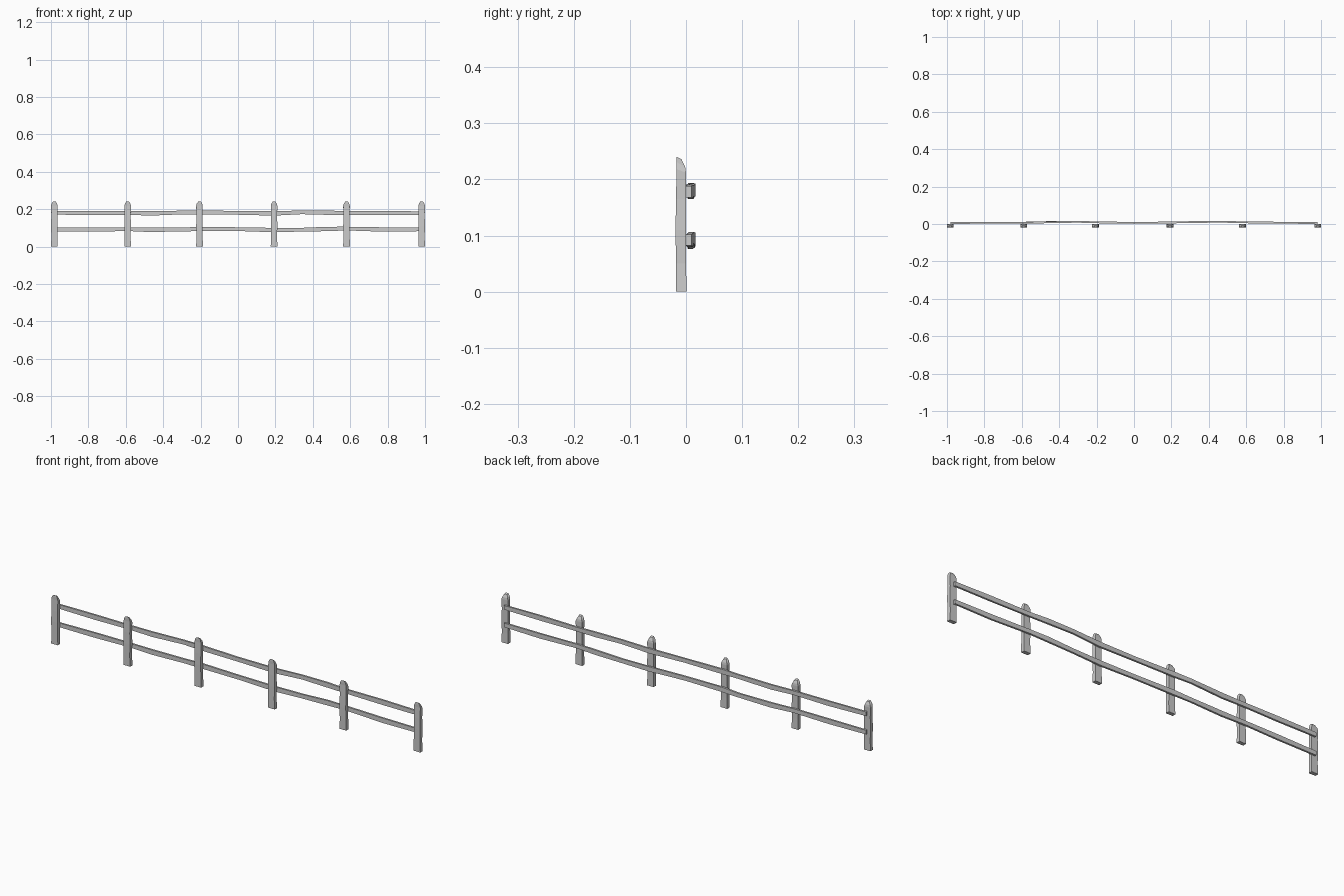
import bpy, bmesh

def loft(name, rings):
    """Skin a list of 4+ sided rings into a closed flat-shaded solid."""
    bm = bmesh.new()
    loops = [[bm.verts.new(p) for p in r] for r in rings]
    n = len(loops[0])
    for a, b in zip(loops, loops[1:]):
        for i in range(n):
            j = (i + 1) % n
            bm.faces.new((a[i], a[j], b[j], b[i]))
    bm.faces.new(loops[0])
    bm.faces.new(loops[-1])
    bmesh.ops.recalc_face_normals(bm, faces=bm.faces)
    me = bpy.data.meshes.new(name)
    bm.to_mesh(me)
    bm.free()
    ob = bpy.data.objects.new(name, me)
    bpy.context.collection.objects.link(ob)
    return ob

# Post: (z at front, z at back, centre shift, half width, front y, back y)
POST = [
    (0.000, 0.000, 0.0000, 0.0180, -0.0175, 0.0010),
    (0.050, 0.050, 0.0008, 0.0165, -0.0180, 0.0000),
    (0.110, 0.110, -0.0005, 0.0170, -0.0185, 0.0000),
    (0.165, 0.165, 0.0005, 0.0165, -0.0180, 0.0000),
    (0.218, 0.212, 0.0000, 0.0175, -0.0165, 0.0000),
    (0.231, 0.222, 0.0000, 0.0140, -0.0170, -0.0015),
    (0.240, 0.236, 0.0005, 0.0070, -0.0165, -0.0080),
]

def post(x, flip):
    rings = []
    for zf, zb, dx, w, yf, yb in POST:
        c = x + dx * flip
        rings.append([(c - w, yf, zf), (c + w, yf, zf),
                      (c + w, yb, zb), (c - w, yb, zb)])
    loft("post", rings)

for i, x in enumerate((-0.982, -0.59, -0.206, 0.193, 0.58, 0.982)):
    post(x, (-1) ** i)

# Rails: hand-cut wobbling boards, stations are (x, centre y, centre z)
def rail(name, path, half_z=0.0105, half_y=0.0047):
    rings = []
    for i, (x, y, z) in enumerate(path):
        h = half_z + (0.0012 if i % 2 else -0.0006)
        rings.append([(x, y - half_y, z - h), (x, y + half_y, z - h),
                      (x, y + half_y, z + h), (x, y - half_y, z + h)])
    loft(name, rings)

rail("top_rail", [
    (-0.982, 0.005, 0.181), (-0.78, 0.007, 0.179), (-0.59, 0.006, 0.180),
    (-0.47, 0.009, 0.177), (-0.30, 0.012, 0.182), (-0.206, 0.009, 0.182),
    (0.00, 0.006, 0.180), (0.193, 0.008, 0.177), (0.34, 0.011, 0.183),
    (0.48, 0.012, 0.181), (0.58, 0.009, 0.179), (0.78, 0.007, 0.179),
    (0.980, 0.005, 0.178)])
rail("bottom_rail", [
    (-0.982, 0.005, 0.091), (-0.78, 0.007, 0.091), (-0.59, 0.007, 0.093),
    (-0.47, 0.010, 0.089), (-0.30, 0.012, 0.091), (-0.206, 0.009, 0.094),
    (0.00, 0.006, 0.093), (0.193, 0.008, 0.088), (0.34, 0.011, 0.090),
    (0.48, 0.012, 0.094), (0.58, 0.009, 0.096), (0.78, 0.007, 0.091),
    (0.980, 0.005, 0.092)])
